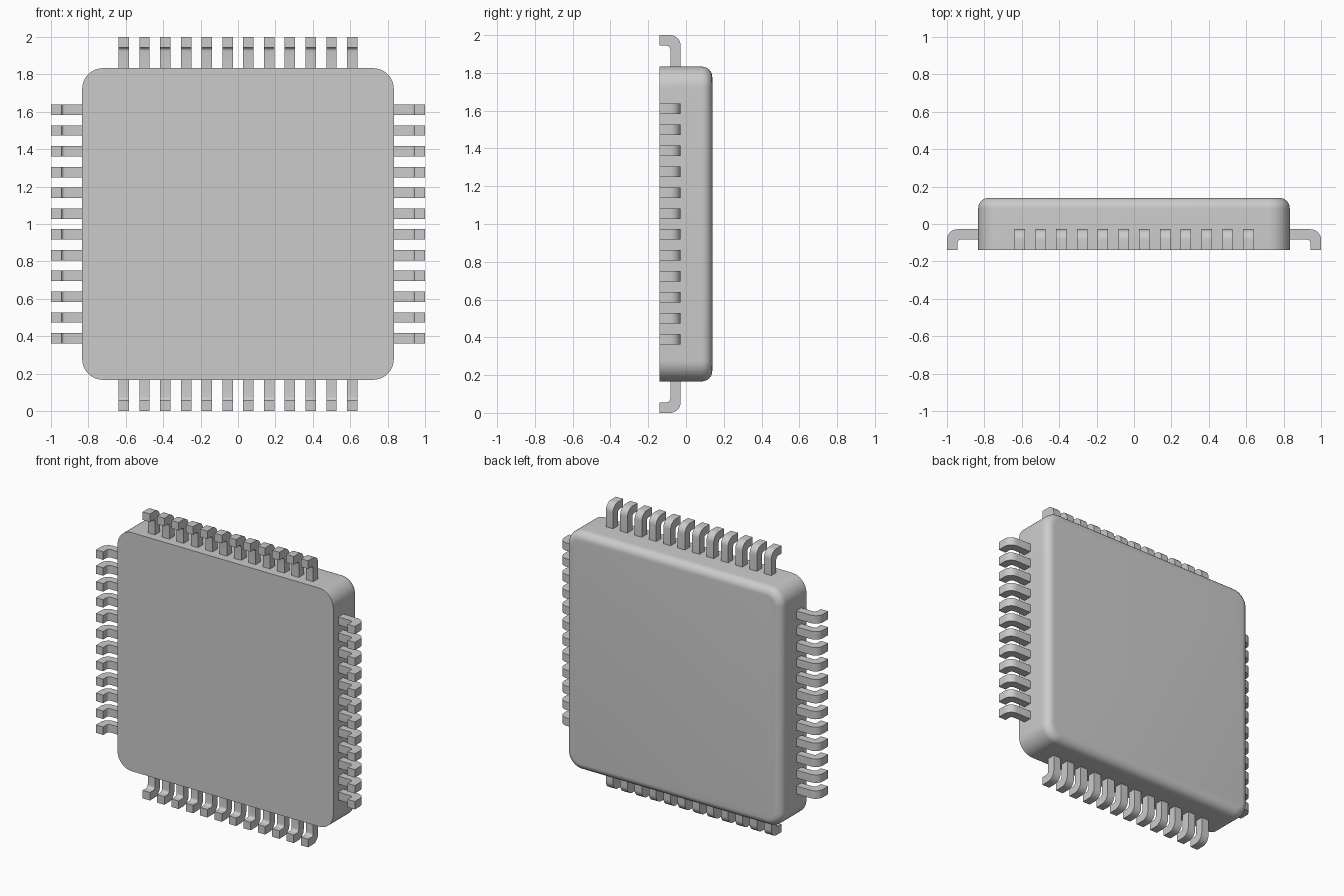
import bpy, bmesh
from math import sin, cos, pi
from mathutils import Matrix, Vector

if "Cube" in bpy.data.objects:
    bpy.data.objects.remove(bpy.data.objects["Cube"])

HALF, TOP, MID = 0.833, 0.139, 1.0      # body half width, half depth, centre height
PITCH, WIDTH, COUNT = 0.1111, 0.0556, 12


def finish(name, bm, matrix=None):
    bmesh.ops.recalc_face_normals(bm, faces=bm.faces)
    mesh = bpy.data.meshes.new(name)
    bm.to_mesh(mesh)
    bm.free()
    obj = bpy.data.objects.new(name, mesh)
    bpy.context.collection.objects.link(obj)
    if matrix:
        obj.matrix_world = matrix
    bpy.ops.object.select_all(action='DESELECT')
    obj.select_set(True)
    bpy.context.view_layer.objects.active = obj
    bpy.ops.object.shade_smooth_by_angle(angle=pi / 6)


def arc(cx, cy, r, start, end, n=8):
    steps = [start + (end - start) * i / n for i in range(n + 1)]
    return [(cx + r * cos(a), cy + r * sin(a)) for a in steps]


def rounded_square(half, r):
    pts = []
    for k, (sx, sz) in enumerate([(1, 1), (-1, 1), (-1, -1), (1, -1)]):
        pts += arc(sx * (half - r), sz * (half - r), r, k * pi / 2, (k + 1) * pi / 2, 12)
    return pts


# Chip body: sharp front rim, rounded back rim
bm = bmesh.new()
corner, fillet = 0.111, 0.055
levels = [(-TOP, 0.0)] + [(TOP - fillet + fillet * sin(a), fillet * (1 - cos(a)))
                          for a in (i * pi / 16 for i in range(9))]
rings = [[bm.verts.new((x, y, z + MID)) for x, z in rounded_square(HALF - inset, corner - inset)]
         for y, inset in levels]
for a, b in zip(rings, rings[1:]):
    for i in range(len(a)):
        j = (i + 1) % len(a)
        bm.faces.new((a[i], a[j], b[j], b[i]))
bm.faces.new(rings[0])
bm.faces.new(rings[-1])
finish("chip_body", bm)

# Bent lead profile (outward, depth)
profile = ([(HALF - 0.003, -0.083)]
           + arc(0.944 - 0.02, -0.083 - 0.02, 0.02, pi / 2, 0, 5)
           + [(0.944, -TOP), (1.0, -TOP)]
           + arc(1.0 - 0.056, -0.028 - 0.056, 0.056, 0, pi / 2)
           + [(HALF - 0.003, -0.028)])

# Four rows of leads, turned about the depth axis
for k, side in enumerate(("right", "bottom", "left", "top")):
    bm = bmesh.new()
    for i in range(COUNT):
        z = (i - (COUNT - 1) / 2) * PITCH - WIDTH / 2
        face = bm.faces.new([bm.verts.new((u, y, z)) for u, y in profile])
        new = bmesh.ops.extrude_face_region(bm, geom=[face])["geom"]
        bmesh.ops.translate(bm, vec=Vector((0, 0, WIDTH)),
                            verts=[g for g in new if isinstance(g, bmesh.types.BMVert)])
    finish(side + "_leads", bm,
           Matrix.Translation((0, 0, MID)) @ Matrix.Rotation(k * pi / 2, 4, 'Y'))
